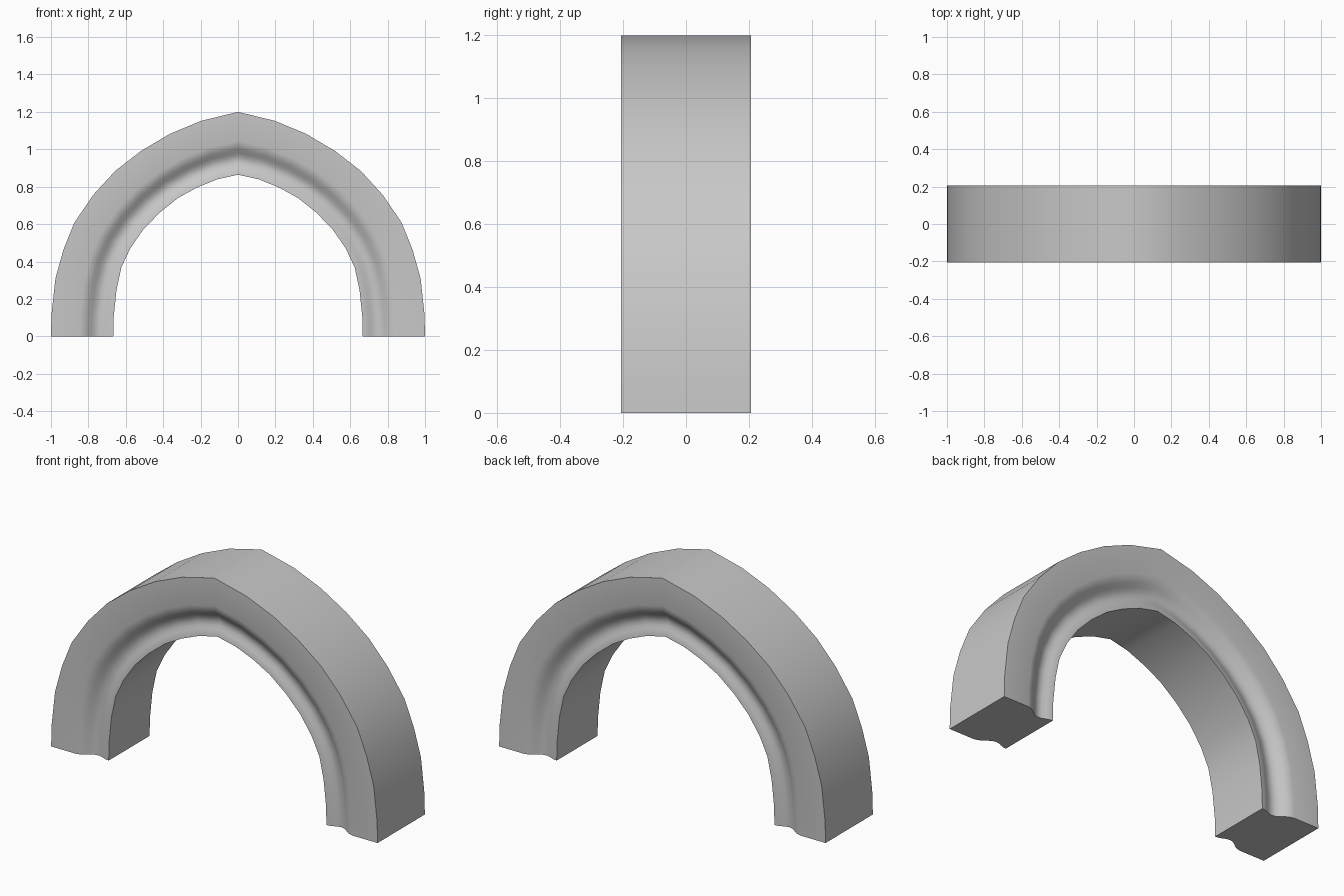
import bpy, bmesh, math
from mathutils import Vector

cube = bpy.data.objects.get("Cube")
if cube:
    bpy.data.objects.remove(cube, do_unlink=True)

stone = bpy.data.materials.new("grey_stone")
stone.use_nodes = True
stone.diffuse_color = (0.58, 0.58, 0.58, 1)
stone.node_tree.nodes["Principled BSDF"].inputs["Base Color"].default_value = (0.58, 0.58, 0.58, 1)

HALF_DEPTH = 0.207

# Half curves of the arch (x, z), from springing to apex
outer = [(1, 0), (0.997, 0.12), (0.976, 0.31), (0.933, 0.464), (0.875, 0.608), (0.773, 0.757),
         (0.656, 0.885), (0.517, 0.992), (0.363, 1.083), (0.197, 1.152), (0, 1.2)]
inner = [(0.667, 0), (0.665, 0.1), (0.65, 0.245), (0.624, 0.368), (0.576, 0.47), (0.507, 0.57),
         (0.42, 0.66), (0.32, 0.74), (0.22, 0.795), (0.112, 0.839), (0, 0.864)]

# Moulding: (fraction from outer to inner edge, depth cut into the face)
moulding = [(0, 0), (0.46, 0), (0.53, 0.006), (0.59, 0.017), (0.65, 0.033), (0.71, 0.045),
            (0.77, 0.049), (0.83, 0.046), (0.89, 0.037), (0.95, 0.030), (1, 0.028)]
section = [(t, -HALF_DEPTH + d) for t, d in moulding]
section += [(t, HALF_DEPTH - d) for t, d in reversed(moulding)]


def full_arch(half):
    """Mirror a half curve across x = 0, sharing the apex point."""
    return half + [(-x, z) for x, z in reversed(half[:-1])]


# Sweep the section along the arch
bm = bmesh.new()
rings = []
for (ox, oz), (ix, iz) in zip(full_arch(outer), full_arch(inner)):
    a, b = Vector((ox, 0, oz)), Vector((ix, 0, iz))
    rings.append([bm.verts.new(a.lerp(b, t) + Vector((0, y, 0))) for t, y in section])
n = len(section)
for r, s in zip(rings, rings[1:]):
    for i in range(n):
        j = (i + 1) % n
        bm.faces.new((r[i], r[j], s[j], s[i]))

# Close the two feet
bm.faces.new(rings[0])
bm.faces.new(rings[-1])
bmesh.ops.recalc_face_normals(bm, faces=bm.faces)

mesh = bpy.data.meshes.new("pointed_arch")
bm.to_mesh(mesh)
bm.free()
mesh.materials.append(stone)
arch = bpy.data.objects.new("pointed_arch", mesh)
bpy.context.collection.objects.link(arch)

bpy.ops.object.select_all(action='DESELECT')
arch.select_set(True)
bpy.context.view_layer.objects.active = arch
bpy.ops.object.shade_smooth_by_angle(angle=math.radians(40))
